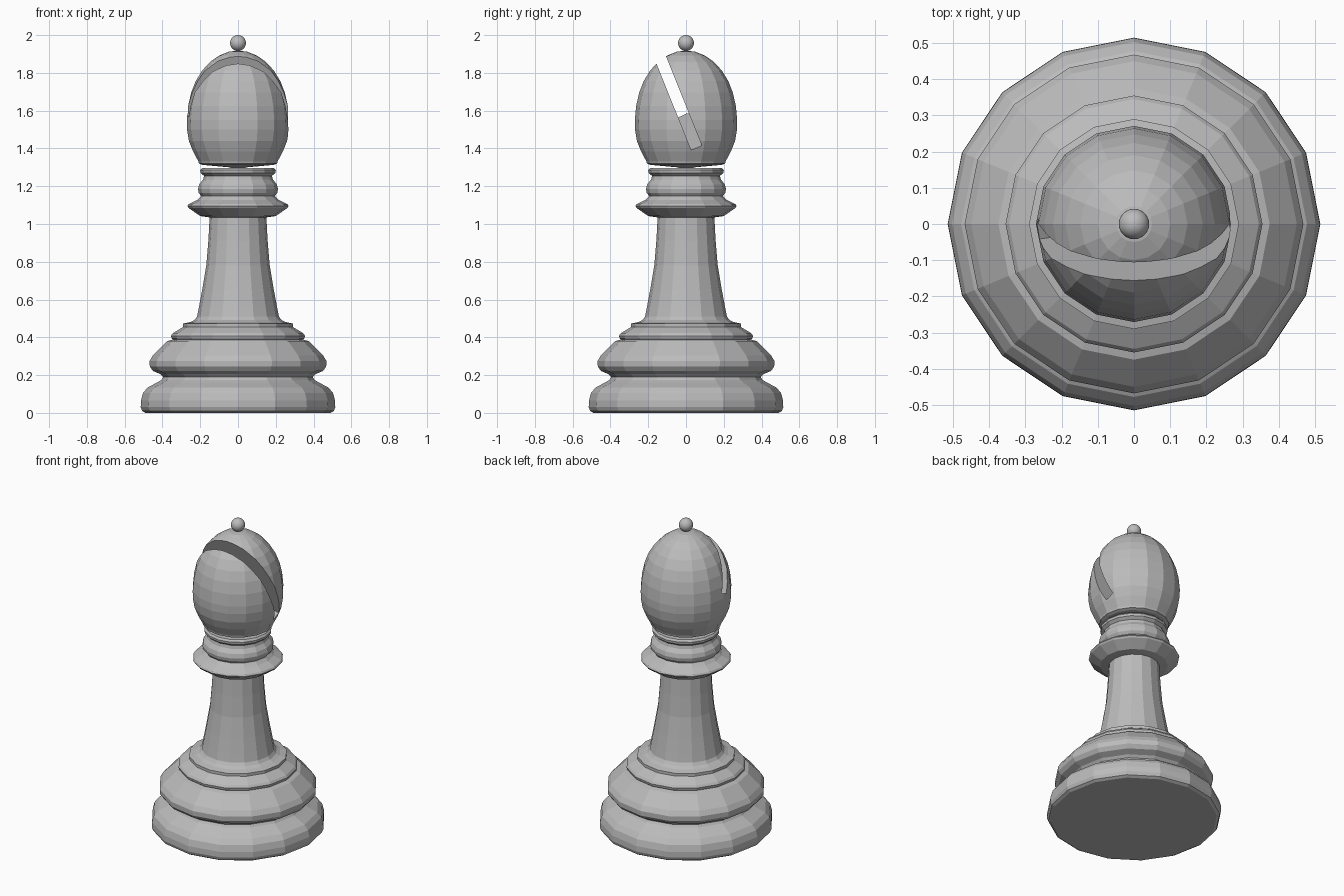
import bpy, bmesh, math
from mathutils import Vector

if "Cube" in bpy.data.objects:
    bpy.data.objects.remove(bpy.data.objects["Cube"])

SIDES = 16
grey = bpy.data.materials.new("stone grey")
grey.diffuse_color = (0.5, 0.5, 0.5, 1)
grey.use_nodes = True
grey.node_tree.nodes["Principled BSDF"].inputs["Base Color"].default_value = grey.diffuse_color


def add(name, bm):
    bmesh.ops.recalc_face_normals(bm, faces=bm.faces[:])
    me = bpy.data.meshes.new(name)
    bm.to_mesh(me)
    bm.free()
    ob = bpy.data.objects.new(name, me)
    bpy.context.collection.objects.link(ob)
    me.materials.append(grey)
    return ob


def lathe(name, profile):
    """Closed turned solid from (radius, height) pairs, bottom to top."""
    bm = bmesh.new()
    rings = []
    for r, z in profile:
        if r == 0:
            rings.append([bm.verts.new((0, 0, z))] * SIDES)
        else:
            rings.append([bm.verts.new((r * math.cos(a), r * math.sin(a), z))
                          for a in (2 * math.pi * i / SIDES for i in range(SIDES))])
    for lo, hi in zip(rings, rings[1:]):
        for i in range(SIDES):
            j = (i + 1) % SIDES
            bm.faces.new(list(dict.fromkeys((lo[i], lo[j], hi[j], hi[i]))))
    return add(name, bm)


# Stepped foot
lathe("base", [
    (0, 0), (0.49, 0), (0.507, 0.01), (0.515, 0.03), (0.514, 0.065), (0.503, 0.105),
    (0.478, 0.135), (0.43, 0.16), (0.405, 0.175), (0.395, 0.19), (0.41, 0.205),
    (0.45, 0.222), (0.467, 0.245), (0.468, 0.275), (0.45, 0.305), (0.41, 0.345),
    (0.375, 0.38), (0.345, 0.388), (0.352, 0.395), (0.355, 0.408), (0.345, 0.422),
    (0.315, 0.44), (0.29, 0.455), (0.29, 0.473), (0.25, 0.482), (0, 0.482)])

# Tapering stem
lathe("stem", [
    (0, 0.48), (0.255, 0.48), (0.23, 0.492), (0.217, 0.51), (0.207, 0.56),
    (0.19, 0.65), (0.168, 0.78), (0.157, 0.91), (0.15, 1.04), (0, 1.04)])

# Collar rings
lathe("collar", [
    (0, 1.035), (0.15, 1.035), (0.2, 1.042), (0.262, 1.085), (0.268, 1.095),
    (0.262, 1.105), (0.215, 1.128), (0.195, 1.148), (0.208, 1.165), (0.212, 1.185),
    (0.205, 1.21), (0.185, 1.235), (0.18, 1.255), (0.198, 1.27), (0.2, 1.285),
    (0.19, 1.297), (0, 1.298)])

# Egg shaped head
head = lathe("head", [
    (0, 1.296), (0.19, 1.313), (0.207, 1.32), (0.21, 1.332), (0.238, 1.385),
    (0.26, 1.44), (0.27, 1.5), (0.271, 1.55), (0.264, 1.625), (0.248, 1.695),
    (0.224, 1.757), (0.19, 1.812), (0.148, 1.858), (0.1, 1.892), (0.05, 1.912),
    (0, 1.918)])

# Slanted slot, its floor sloping down towards +x
up, across = Vector((0, -0.373, 0.928)), Vector((0, 0.928, 0.373))
floor_pt = Vector((0, 0.03, 1.386))
bm = bmesh.new()
for x in (-0.4, 0.4):
    for h in ((0.25 - x) * 0.375, 0.9):
        for t in (0, 0.061):
            bm.verts.new(floor_pt + Vector((x, 0, 0)) + up * h + across * t)
bmesh.ops.convex_hull(bm, input=bm.verts[:])
cutter = add("slot_cutter", bm)
cutter.hide_render = True
mod = head.modifiers.new("slot", 'BOOLEAN')
mod.operation = 'DIFFERENCE'
mod.solver = 'EXACT'
mod.object = cutter
bpy.context.view_layer.objects.active = head
head.select_set(True)
bpy.ops.object.modifier_apply(modifier=mod.name)
bpy.data.objects.remove(cutter)

# Small ball on top
bpy.ops.mesh.primitive_uv_sphere_add(segments=24, ring_count=16, radius=0.042,
                                     location=(0, 0, 1.958))
ball = bpy.context.object
ball.name = "finial_ball"
ball.data.materials.append(grey)
bpy.ops.object.shade_smooth()
